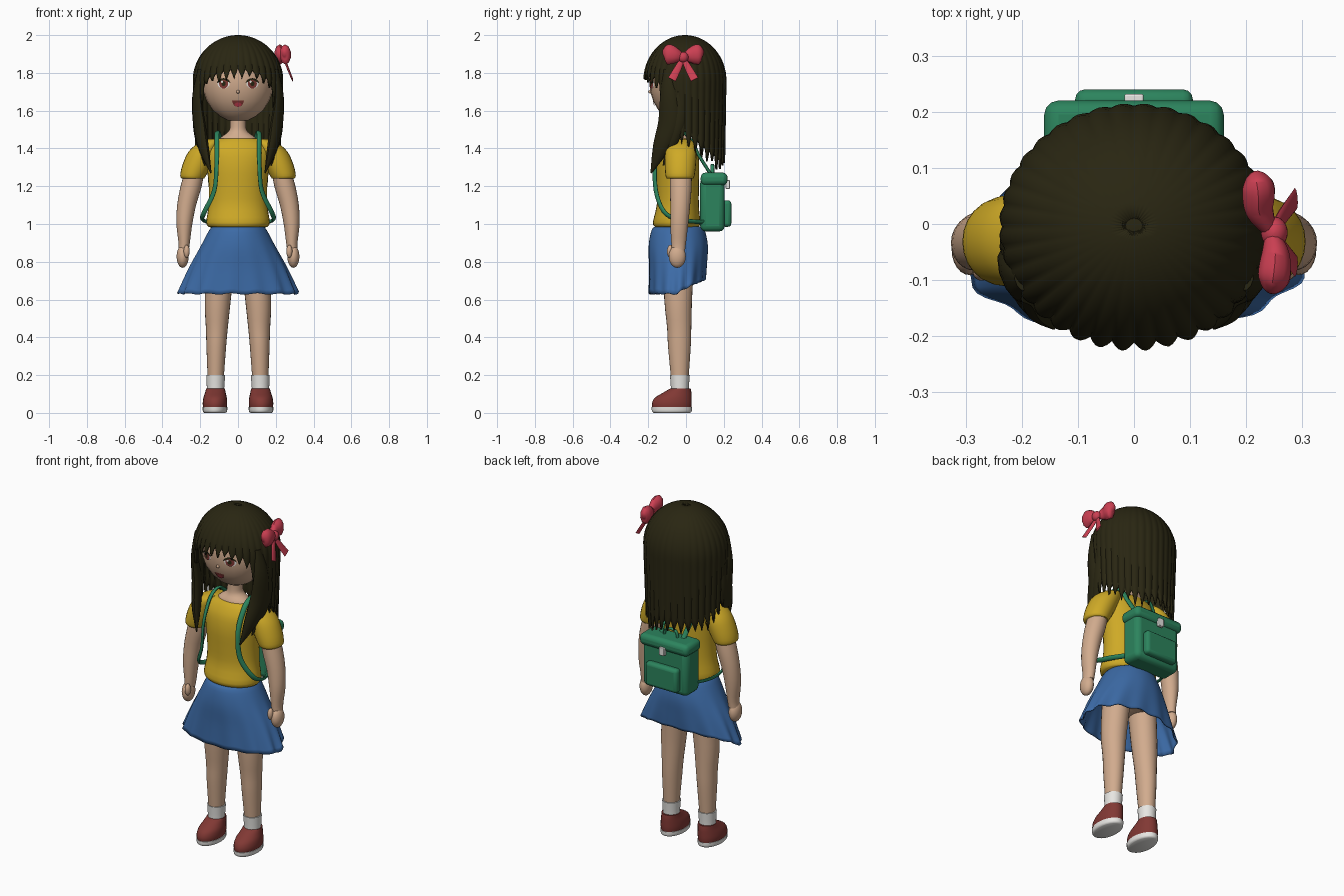
import bpy, bmesh, math, random
from mathutils import Vector

if "Cube" in bpy.data.objects:
    bpy.data.objects.remove(bpy.data.objects["Cube"])

random.seed(4)
TAU = 2 * math.pi


def material(name, r, g, b):
    m = bpy.data.materials.new(name)
    m.diffuse_color = (r, g, b, 1)
    m.use_nodes = True
    m.node_tree.nodes["Principled BSDF"].inputs["Base Color"].default_value = m.diffuse_color
    return m


SKIN = material("skin", .64, .41, .27)
HAIR = material("dark hair", .022, .019, .006)
YELLOW = material("yellow cloth", .62, .40, .02)
BLUE = material("blue cloth", .045, .145, .38)
GREEN = material("green fabric", .025, .23, .11)
RED = material("ribbon red", .60, .05, .085)
MAROON = material("maroon leather", .22, .04, .034)
WHITE = material("white", .80, .79, .76)


def finish(name, verts, faces, mat, angle=50):
    me = bpy.data.meshes.new(name)
    me.from_pydata([tuple(v) for v in verts], [], faces)
    bm = bmesh.new()
    bm.from_mesh(me)
    bmesh.ops.recalc_face_normals(bm, faces=bm.faces)
    bm.to_mesh(me)
    bm.free()
    ob = bpy.data.objects.new(name, me)
    bpy.context.collection.objects.link(ob)
    me.materials.append(mat)
    bpy.ops.object.select_all(action='DESELECT')
    ob.select_set(True)
    bpy.context.view_layer.objects.active = ob
    bpy.ops.object.shade_smooth_by_angle(angle=math.radians(angle))
    return ob


def smooth_path(keys, steps):
    """Catmull-Rom interpolation of tuples."""
    ks = [Vector(k) for k in keys]
    out = []
    for i in range(len(ks) - 1):
        a, b, c, d = ks[max(i - 1, 0)], ks[i], ks[i + 1], ks[min(i + 2, len(ks) - 1)]
        for j in range(steps):
            t = j / steps
            out.append(.5 * (2 * b + (c - a) * t + (2 * a - 5 * b + 4 * c - d) * t * t
                             + (3 * b - a - 3 * c + d) * t ** 3))
    return out + [ks[-1]]


def skin_rings(name, rings, mat, caps=True):
    n = len(rings[0])
    faces = [(r * n + i, r * n + (i + 1) % n, (r + 1) * n + (i + 1) % n, (r + 1) * n + i)
             for r in range(len(rings) - 1) for i in range(n)]
    if caps:
        last = (len(rings) - 1) * n
        faces += [tuple(range(n)), tuple(range(last, last + n))]
    return finish(name, [v for r in rings for v in r], faces, mat)


def loft(name, keys, mat, n=24, steps=3):
    """Upright body from rings (z, x centre, half width, y front, y back)."""
    rings = []
    for z, x, w, y0, y1 in smooth_path(keys, steps):
        rings.append([(x + w * math.cos(TAU * i / n),
                       (y0 + y1) / 2 + (y1 - y0) / 2 * math.sin(TAU * i / n), z) for i in range(n)])
    return skin_rings(name, rings, mat)


def sweep(name, keys, mat, centre, n=10, steps=5):
    """Flat band along (x, y, z, half width, half thickness), facing away from centre."""
    pts = smooth_path(keys, steps)
    pos = [Vector(p[:3]) for p in pts]
    rings = []
    for i, p in enumerate(pos):
        tan = (pos[min(i + 1, len(pos) - 1)] - pos[max(i - 1, 0)]).normalized()
        side = tan.cross(p - Vector(centre)).normalized()
        out = side.cross(tan)
        w, h = pts[i][3], pts[i][4]
        rings.append([p + side * w * math.cos(TAU * k / n) + out * h * math.sin(TAU * k / n)
                      for k in range(n)])
    return skin_rings(name, rings, mat)


def ball(name, c, r, mat):
    n = 12
    rings = [[(c[0] + r[0] * math.sin(a) * math.cos(TAU * i / 24),
               c[1] + r[1] * math.sin(a) * math.sin(TAU * i / 24), c[2] + r[2] * math.cos(a))
              for i in range(24)] for a in [.03 + (math.pi - .06) * k / n for k in range(n + 1)]]
    return skin_rings(name, rings, mat)


def box(name, lo, hi, mat, bevel):
    v = [(x, y, z) for x in (lo[0], hi[0]) for y in (lo[1], hi[1]) for z in (lo[2], hi[2])]
    f = [(0, 1, 3, 2), (4, 6, 7, 5), (0, 4, 5, 1), (2, 3, 7, 6), (0, 2, 6, 4), (1, 5, 7, 3)]
    ob = finish(name, v, f, mat)
    m = ob.modifiers.new("round edges", 'BEVEL')
    m.width, m.segments = bevel, 3
    for p in ob.data.polygons:
        p.use_smooth = True
    return ob


# Head and neck
HC, HR = (0, -.03, 1.757), (.19, .165, .217)
ball("head", HC, HR, SKIN)
ball("nose", (0, -.188, 1.70), (.009, .012, .009), SKIN)
loft("neck", [(1.41, 0, .11, -.10, .04), (1.455, 0, .095, -.095, .03), (1.49, 0, .05, -.075, .02),
              (1.53, 0, .042, -.07, .015), (1.6, 0, .042, -.07, .015)], SKIN)


def face_patch(name, cx, cz, outline, mat, off):
    """Thin plate following the face; outline is relative to its centre."""
    pts = [(cx, cz)] + [(cx + u, cz + v) for u, v in outline]
    verts = []
    for x, z in pts:
        q = 1 - (x / HR[0]) ** 2 - ((z - HC[2]) / HR[2]) ** 2
        verts.append((x, HC[1] - HR[1] * math.sqrt(max(q, 0)) - off, z))
    n = len(outline)
    return finish(name, verts, [(0, 1 + (i + 1) % n, 1 + i) for i in range(n)], mat)


def oval(w, h):
    return [(w * math.cos(TAU * i / 16), h * math.sin(TAU * i / 16)) for i in range(16)]


# Eyes and mouth
for s, side in ((-1, "left"), (1, "right")):
    x = s * .076
    arc = [.2 + (math.pi - .4) * i / 8 for i in range(9)]
    lash = [(.036 * math.cos(a), .030 * math.sin(a) - .022) for a in arc] + \
           [(.036 * math.cos(a), .024 * math.sin(a) - .022) for a in reversed(arc)]
    face_patch("eye_white_" + side, x, 1.743, oval(.032, .026), WHITE, .003)
    face_patch("iris_" + side, x, 1.743, oval(.024, .026), MAROON, .005)
    face_patch("pupil_" + side, x, 1.743, oval(.011, .013), HAIR, .007)
    face_patch("eye_glint_" + side, x - .009, 1.753, oval(.006, .006), WHITE, .009)
    face_patch("eyelash_" + side, x, 1.764, lash, HAIR, .007)
smile = [math.pi + math.pi * i / 12 for i in range(13)]
face_patch("mouth", 0, 1.646, [(.031 * math.cos(a), .034 * math.sin(a) + .008) for a in smile], MAROON, .003)
face_patch("tongue", 0, 1.632, oval(.018, .011), RED, .005)

# Hair shell with strand ridges and a jagged hem
STRANDS, PER, ROWS = 36, 6, 22
depth = [random.uniform(.6, 1.25) for _ in range(STRANDS)]


def hem_height(a):
    if a < .85:
        return 1.825 - .06 * (a / .85) ** 2, .05
    if a < 1.2:
        return 1.765 - .22 * (a - .85) / .35, .07
    return max(1.545 - .14 * (a - 1.2), 1.39), .085


cols = STRANDS * PER
rings = []
for j in range(ROWS + 1):
    ring = []
    for i in range(cols):
        th = TAU * i / cols - math.pi
        u = (i % PER) / PER
        base, drop = hem_height(abs(th))
        t = .02 + .98 * j / ROWS
        hem = base - drop * depth[i // PER] * (1 - abs(2 * u - 1))
        z = 2.0 - (2.0 - hem) * t ** 1.8
        f = math.sqrt(1 - ((z - 1.76) / .24) ** 2) if z > 1.76 else 1 - .17 * (1.76 - z) * (1 + abs(math.sin(th))) / 2
        f *= 1 + .035 * t * (math.sin(math.pi * u) - .5)
        ring.append((.238 * f * math.sin(th), -.005 - .218 * f * math.cos(th), z))
    rings.append(ring)
hair = skin_rings("hair", rings, HAIR, caps=False)
hair.data.polygons  # crown is closed by a small cap below
ball("hair_crown", (0, -.005, 1.985), (.05, .05, .014), HAIR)
sol = hair.modifiers.new("thickness", 'SOLIDIFY')
sol.thickness, sol.offset = .012, -1 if hair.data.polygons[cols * 12].normal.dot(
    hair.data.polygons[cols * 12].center - Vector((0, 0, 1.75))) > 0 else 1

for s, side in ((-1, "left"), (1, "right")):
    # Long locks framing the face
    sweep("front_lock_" + side, [(s * .20, -.10, 1.82, .02, .012), (s * .218, -.095, 1.68, .045, .018),
          (s * .205, -.095, 1.53, .058, .025), (s * .18, -.135, 1.40, .045, .024),
          (s * .143, -.185, 1.27, .004, .003)], HAIR, (0, 0, 1.55))
    sweep("side_lock_" + side, [(s * .21, -.04, 1.75, .03, .015), (s * .218, -.05, 1.55, .045, .02),
          (s * .20, -.08, 1.42, .03, .018), (s * .175, -.12, 1.31, .004, .003)], HAIR, (0, 0, 1.55))

    # Sleeves, arms and hands
    loft("sleeve_" + side, [(1.45, s * .125, .03, -.07, .02), (1.425, s * .155, .06, -.10, .045),
         (1.38, s * .187, .077, -.11, .055), (1.31, s * .218, .077, -.112, .052),
         (1.255, s * .238, .068, -.108, .045), (1.24, s * .238, .058, -.10, .038)], YELLOW)
    loft("arm_" + side, [(1.30, s * .225, .05, -.085, .03), (1.2, s * .248, .056, -.085, .03),
         (1.1, s * .272, .05, -.083, .022), (1.0, s * .284, .042, -.083, .012),
         (.9, s * .285, .03, -.078, .0), (.86, s * .288, .028, -.075, -.005)], SKIN)
    ball("hand_" + side, (s * .293, -.046, .828), (.032, .045, .06), SKIN)
    ball("thumb_" + side, (s * .272, -.083, .855), (.016, .018, .034), SKIN)

    # Legs, socks and shoes
    loft("leg_" + side, [(.86, s * .085, .075, -.125, .045), (.6, s * .107, .069, -.115, .032),
         (.45, s * .112, .058, -.10, .028), (.35, s * .115, .052, -.095, .025),
         (.19, s * .118, .043, -.08, .014)], SKIN)
    loft("sock_" + side, [(.08, s * .119, .046, -.08, .015), (.13, s * .119, .046, -.08, .015),
         (.2, s * .118, .050, -.085, .02)], WHITE)
    loft("shoe_" + side, [(.025, s * .122, .062, -.178, .027), (.05, s * .122, .065, -.18, .03),
         (.08, s * .121, .062, -.165, .03), (.105, s * .12, .055, -.125, .029),
         (.128, s * .119, .05, -.085, .025)], MAROON)
    loft("sole_" + side, [(0, s * .122, .056, -.17, .02), (.008, s * .122, .064, -.18, .03),
         (.03, s * .122, .066, -.182, .031)], WHITE)

    # Backpack straps
    sweep("strap_" + side, [(s * .07, .14, 1.25, .014, .008), (s * .085, .07, 1.36, .014, .008),
          (s * .10, .015, 1.46, .014, .008), (s * .11, -.04, 1.485, .014, .008),
          (s * .113, -.105, 1.445, .014, .008), (s * .113, -.16, 1.33, .014, .008),
          (s * .125, -.16, 1.18, .014, .008), (s * .175, -.12, 1.07, .014, .008),
          (s * .19, -.06, 1.03, .014, .008), (s * .175, .02, 1.015, .014, .008),
          (s * .13, .10, 1.01, .014, .008)], GREEN, (0, -.04, 1.2))

# Shirt and hips
loft("shirt", [(.985, 0, .155, -.165, .068), (1.01, 0, .168, -.175, .075), (1.1, 0, .155, -.155, .068),
     (1.2, 0, .155, -.155, .068), (1.3, 0, .165, -.157, .07), (1.38, 0, .175, -.145, .065),
     (1.43, 0, .15, -.12, .048), (1.453, 0, .105, -.10, .032)], YELLOW, 32)
loft("hips", [(.76, 0, .10, -.11, .03), (.82, 0, .15, -.14, .06), (.92, 0, .138, -.14, .07),
     (1.0, 0, .135, -.14, .065)], SKIN)

# Skirt, flared with soft pleats and a raised back hem
rings = []
for z, w, y0, y1 in smooth_path([(.985, .125, -.15, .075), (.97, .147, -.178, .095), (.88, .195, -.195, .113),
                                 (.76, .258, -.192, .108), (.63, .312, -.193, .10)], 4):
    t = (.985 - z) / .355
    ring = []
    for i in range(96):
        a = TAU * i / 96
        wave = 1 + .028 * t * t * math.sin(14 * a + .6)
        lift = t * t * (.075 * max(math.sin(a), 0) ** .8 + .004 * math.sin(14 * a))
        ring.append((w * wave * math.cos(a), (y0 + y1) / 2 + (y1 - y0) / 2 * wave * math.sin(a), z + lift))
    rings.append(ring)
skirt = skin_rings("skirt", rings, BLUE, caps=False)
sol = skirt.modifiers.new("thickness", 'SOLIDIFY')
sol.thickness, sol.offset = .006, 0

# Backpack
box("backpack_body", (-.148, .075, .96), (.148, .205, 1.245), GREEN, .03)
box("backpack_flap", (-.16, .078, 1.205), (.16, .22, 1.272), GREEN, .025)
box("backpack_pocket", (-.105, .19, .985), (.105, .24, 1.125), GREEN, .018)
box("clasp", (-.017, .21, 1.185), (.017, .232, 1.232), WHITE, .004)
sweep("carry_handle", [(-.045, .14, 1.26, .01, .007), (-.035, .14, 1.30, .01, .007), (0, .14, 1.312, .01, .007),
      (.035, .14, 1.30, .01, .007), (.045, .14, 1.26, .01, .007)], GREEN, (0, .14, 1.2))

# Hair bow
for d, side in ((-1, "front"), (1, "back")):
    bx = .238 - .014 * d
    sweep("bow_loop_" + side, [(.245, -.015, 1.885, .016, .012), (bx, -.015 + d * .04, 1.892, .042, .026),
          (bx - .002, -.015 + d * .078, 1.898, .053, .03), (bx - .006, -.015 + d * .098, 1.898, .036, .02),
          (bx - .008, -.015 + d * .106, 1.896, .008, .006)], RED, (-.3, -.015, 1.88))
    sweep("bow_tail_" + side, [(.245, -.015, 1.88, .010, .006), (.262, -.015 + d * .025, 1.83, .018, .006),
          (.288, -.015 + d * .06, 1.765, .022, .004)], RED, (-.3, -.015, 1.8))
ball("bow_knot", (.25, -.015, 1.883), (.024, .028, .028), RED)
